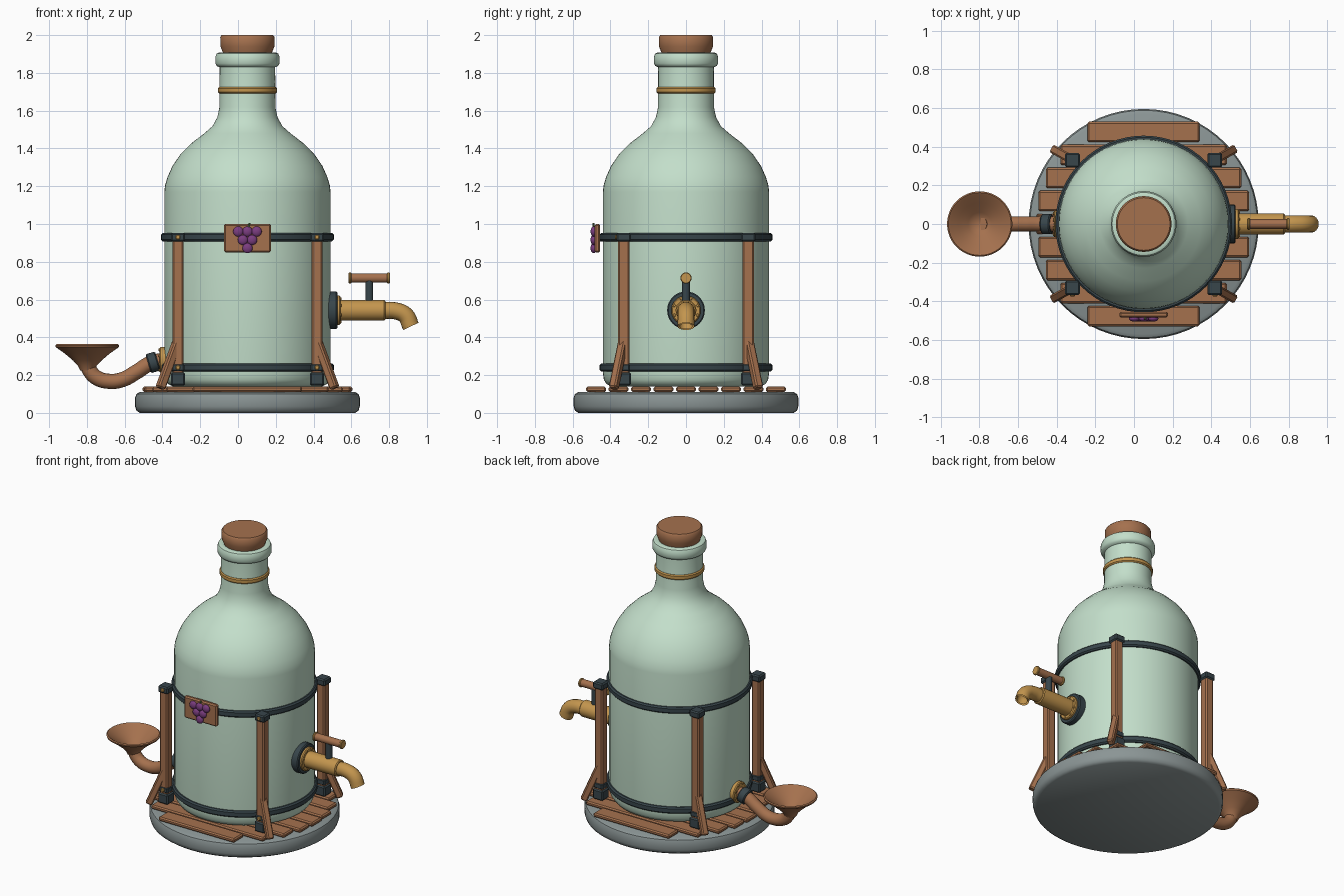
import bpy, bmesh, math
from mathutils import Vector

if "Cube" in bpy.data.objects:
    bpy.data.objects.remove(bpy.data.objects["Cube"])


def material(name, rgb):
    m = bpy.data.materials.new(name)
    m.use_nodes = True
    colour = tuple(c ** 2.2 for c in rgb) + (1,)
    m.diffuse_color = colour
    m.node_tree.nodes["Principled BSDF"].inputs["Base Color"].default_value = colour
    return m


MINT = material("mint glass", (0.76, 0.87, 0.79))
WOOD = material("brown wood", (0.64, 0.44, 0.31))
IRON = material("dark iron", (0.23, 0.28, 0.30))
BRASS = material("brass", (0.76, 0.58, 0.31))
STONE = material("grey stone", (0.54, 0.58, 0.58))
GRAPE = material("purple grape", (0.48, 0.25, 0.50))
LEAF = material("green stem", (0.42, 0.52, 0.33))
AXIS = 0.05  # x of the bottle's centre line


def finish(name, bm, mat, smooth=True, angle=40):
    bmesh.ops.recalc_face_normals(bm, faces=bm.faces)
    mesh = bpy.data.meshes.new(name)
    bm.to_mesh(mesh)
    bm.free()
    mesh.materials.append(mat)
    ob = bpy.data.objects.new(name, mesh)
    bpy.context.collection.objects.link(ob)
    if smooth:
        shade(ob, angle)
    return ob


def shade(ob, angle=40):
    bpy.ops.object.select_all(action='DESELECT')
    ob.select_set(True)
    bpy.context.view_layer.objects.active = ob
    bpy.ops.object.shade_smooth_by_angle(angle=math.radians(angle))


def lathe(name, profile, mat, loc=(AXIS, 0, 0), aim=(0, 0, 1), closed=False, sides=64):
    """Spin (radius, height) points round an axis."""
    bm = bmesh.new()
    vs = [bm.verts.new((r, 0, h)) for r, h in profile]
    pairs = list(zip(vs, vs[1:])) + ([(vs[-1], vs[0])] if closed else [])
    edges = [bm.edges.new(p) for p in pairs]
    bmesh.ops.spin(bm, geom=vs + edges, axis=(0, 0, 1), cent=(0, 0, 0),
                   angle=math.tau, steps=sides, use_duplicate=False)
    bmesh.ops.remove_doubles(bm, verts=bm.verts, dist=0.0001)
    ob = finish(name, bm, mat)
    ob.location = loc
    ob.rotation_euler = Vector(aim).to_track_quat('Z', 'Y').to_euler()
    return ob


def disc(name, start, end, radius, mat, bevel=0.006, sides=32):
    """Solid cylinder with softened rims between two points."""
    a, b = Vector(start), Vector(end)
    h = (b - a).length
    profile = [(0, 0), (radius - bevel, 0), (radius, bevel),
               (radius, h - bevel), (radius - bevel, h), (0, h)]
    return lathe(name, profile, mat, a, b - a, sides=sides)


def ring(name, z, inner, outer, half, mat):
    b = half * 0.4
    profile = [(inner, z - half), (outer - b, z - half), (outer, z - half + b),
               (outer, z + half - b), (outer - b, z + half), (inner, z + half)]
    return lathe(name, profile, mat, closed=True)


def box(name, centre, size, mat, bevel=0.008, aim=None):
    bm = bmesh.new()
    bmesh.ops.create_cube(bm, size=1)
    bmesh.ops.scale(bm, vec=size, verts=bm.verts)
    bmesh.ops.bevel(bm, geom=bm.edges[:], offset=bevel, segments=1, affect='EDGES')
    ob = finish(name, bm, mat, smooth=False)
    ob.location = centre
    if aim:
        ob.rotation_euler = Vector(aim).to_track_quat('Z', 'Y').to_euler()
    return ob


def tube(name, points, radius, mat, caps=True):
    """Round pipe along a smooth path of (x, z) points in the y = 0 plane."""
    curve = bpy.data.curves.new(name, 'CURVE')
    curve.dimensions = '3D'
    curve.bevel_depth, curve.bevel_resolution = radius, 6
    curve.use_fill_caps = caps
    sp = curve.splines.new('BEZIER')
    sp.resolution_u = 8
    sp.bezier_points.add(len(points) - 1)
    for p, (x, z) in zip(sp.bezier_points, points):
        p.co = (x, 0, z)
        p.handle_left_type = p.handle_right_type = 'AUTO'
    ob = bpy.data.objects.new(name, curve)
    bpy.context.collection.objects.link(ob)
    curve.materials.append(mat)
    bpy.ops.object.select_all(action='DESELECT')
    ob.select_set(True)
    bpy.context.view_layer.objects.active = ob
    bpy.ops.object.convert(target='MESH')
    shade(bpy.context.object)
    return bpy.context.object


# Stone base and deck planks
lathe("stone_base", [(0, 0), (0.57, 0), (0.588, 0.012), (0.595, 0.035), (0.595, 0.08),
                     (0.588, 0.1), (0.57, 0.11), (0, 0.11)], STONE)
half_lengths = [0.555, 0.545, 0.505, 0.43, 0.29]
for i in range(-4, 5):
    box("deck_plank", (AXIS, i * 0.119, 0.125), (2 * half_lengths[abs(i)], 0.106, 0.028), WOOD)

# Bottle, cork and neck ring
lathe("bottle", [(0, 0.14), (0.395, 0.14), (0.42, 0.152), (0.435, 0.175), (0.44, 0.21),
                 (0.44, 1.17), (0.436, 1.205), (0.423, 1.249), (0.397, 1.307), (0.354, 1.37),
                 (0.296, 1.428), (0.228, 1.48), (0.185, 1.518), (0.159, 1.566), (0.148, 1.619),
                 (0.147, 1.83), (0.162, 1.836), (0.17, 1.85), (0.17, 1.885), (0.163, 1.902),
                 (0.15, 1.908), (0.125, 1.905), (0.12, 1.86), (0, 1.86)], MINT)
lathe("cork", [(0, 1.86), (0.118, 1.86), (0.129, 1.905), (0.143, 1.94), (0.144, 1.99),
               (0.136, 2.0), (0, 2.0)], WOOD)
ring("neck_ring", 1.708, 0.14, 0.156, 0.017, BRASS)
for z in (0.93, 0.24):
    ring("iron_hoop", z, 0.435, 0.457, 0.022, IRON)

# Four corner posts with iron brackets and slanted braces
for sx in (-1, 1):
    for sy in (-1, 1):
        x, y = AXIS + sx * 0.368, sy * 0.33
        box("post", (x, y, 0.55), (0.06, 0.06, 0.74), WOOD)
        box("post_cap", (x, y, 0.93), (0.076, 0.076, 0.046), IRON)
        box("post_bracket", (x, y, 0.24), (0.068, 0.068, 0.042), IRON)
        box("post_foot", (x, y, 0.18), (0.076, 0.076, 0.07), IRON)
        top = Vector((AXIS + sx * 0.372, sy * 0.333, 0.375))
        foot = Vector((AXIS + sx * 0.462, sy * 0.383, 0.13))
        box("brace", (top + foot) / 2, (0.045, 0.045, (top - foot).length), WOOD, aim=top - foot)
        if sy < 0:
            for z in (0.93, 0.24):
                disc("bolt", (x, y - 0.03, z), (x, y - 0.045, z), 0.013, BRASS, 0.004, 12)


def bolt_circle(x, out, z, radius):
    for k in range(8):
        a = math.tau * (k + 0.5) / 8
        p = Vector((x, radius * math.cos(a), z + radius * math.sin(a)))
        disc("flange_bolt", p, p + Vector((out, 0, 0)), 0.008, BRASS, 0.002, 8)


# Tap on the left side
TZ = 0.543
disc("tap_seal", (0.47, 0, TZ), (0.526, 0, TZ), 0.1, IRON)
disc("tap_flange", (0.52, 0, TZ), (0.543, 0, TZ), 0.078, BRASS)
bolt_circle(0.54, 0.008, TZ, 0.066)
disc("tap_barrel", (0.53, 0, TZ), (0.78, 0, TZ), 0.055, BRASS)
tube("tap_spout", [(0.76, 0.541), (0.835, 0.54), (0.888, 0.515), (0.915, 0.458)],
     0.045, BRASS, caps=False)
tube("spout_lining", [(0.78, 0.541), (0.835, 0.54), (0.888, 0.515), (0.915, 0.458)],
     0.035, BRASS, caps=False)
disc("valve_stem", (0.695, 0, 0.58), (0.695, 0, 0.71), 0.021, IRON)
disc("valve_handle", (0.59, 0, 0.714), (0.8, 0, 0.714), 0.025, WOOD)
for x in (0.585, 0.79):
    disc("handle_end", (x, 0, 0.714), (x + 0.015, 0, 0.714), 0.03, BRASS, 0.004)

# Filling pipe and funnel on the right side
disc("pipe_flange", (-0.375, 0, 0.28), (-0.415, 0, 0.28), 0.07, BRASS)
bolt_circle(-0.412, -0.008, 0.28, 0.058)
disc("pipe_collar", (-0.425, 0, 0.275), (-0.475, 0, 0.26), 0.052, IRON)
tube("filling_pipe", [(-0.39, 0.28), (-0.46, 0.264), (-0.54, 0.215), (-0.61, 0.177),
                      (-0.68, 0.167), (-0.75, 0.187), (-0.785, 0.225), (-0.798, 0.26)], 0.04, WOOD)
lathe("funnel", [(0.038, 0.225), (0.05, 0.25), (0.075, 0.277), (0.12, 0.315), (0.167, 0.348),
                 (0.169, 0.358), (0.162, 0.364), (0.15, 0.356), (0.11, 0.322), (0.06, 0.285),
                 (0.03, 0.262), (0, 0.262)], WOOD, (-0.798, 0, 0), sides=48)

# Sign with a bunch of grapes
box("sign_board", (AXIS, -0.469, 0.925), (0.25, 0.03, 0.15), WOOD)
box("sign_mount", (AXIS, -0.45, 0.925), (0.08, 0.03, 0.035), IRON, 0.004)
for row, count in enumerate((3, 2, 1)):
    for k in range(count):
        bm = bmesh.new()
        bmesh.ops.create_uvsphere(bm, u_segments=16, v_segments=10, radius=0.027)
        grape = finish("grape", bm, GRAPE, angle=60)
        grape.scale.y = 0.6
        grape.location = (AXIS + (k - (count - 1) / 2) * 0.049, -0.489, 0.96 - row * 0.044)
disc("grape_stem", (AXIS, -0.488, 0.97), (AXIS + 0.012, -0.49, 1.005), 0.005, LEAF, 0.001, 8)
